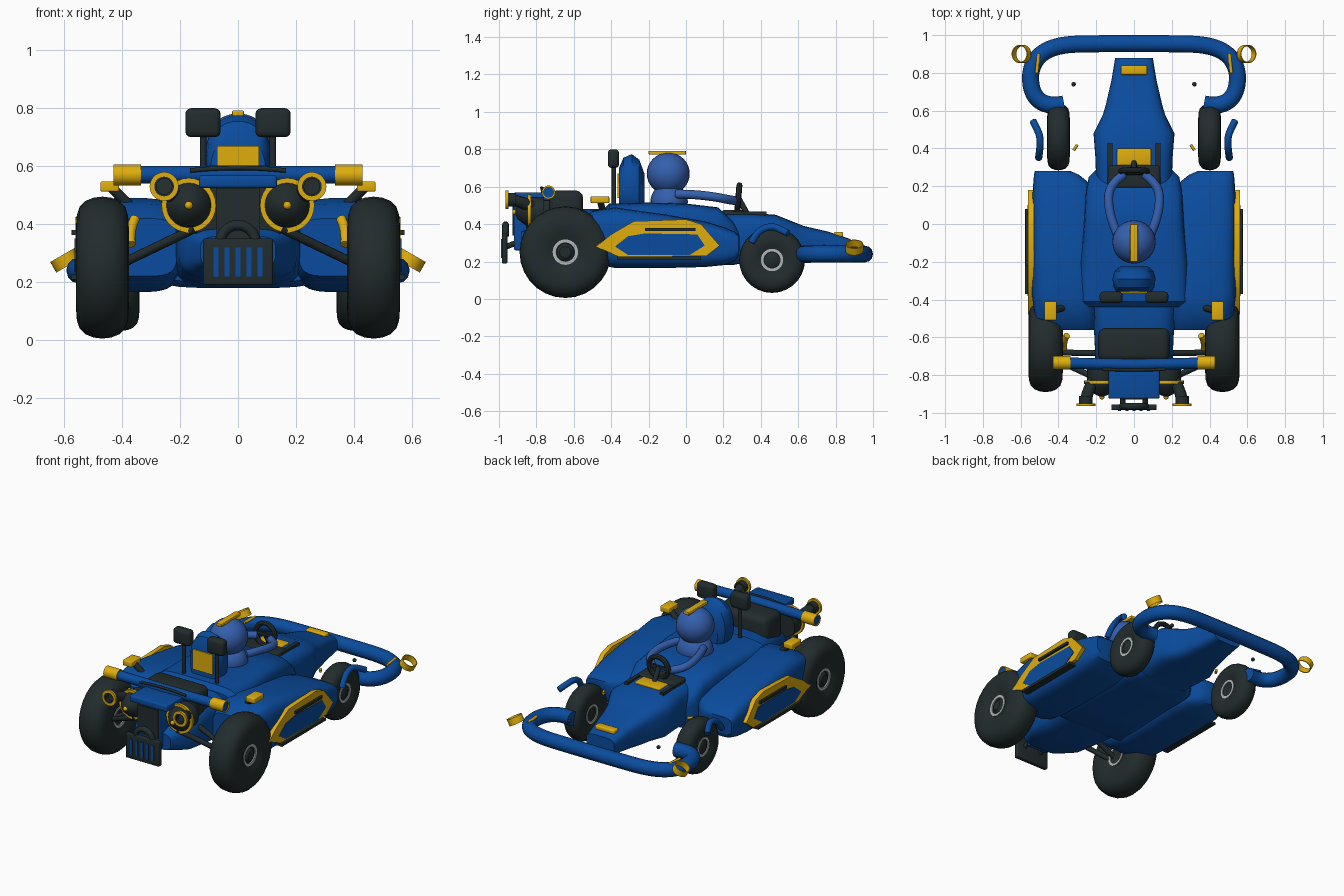
import bpy, bmesh, math
from mathutils import Vector, Matrix

if "Cube" in bpy.data.objects:
    bpy.data.objects.remove(bpy.data.objects["Cube"])


def material(name, rgb):
    m = bpy.data.materials.new(name)
    m.diffuse_color = (*rgb, 1)
    m.use_nodes = True
    m.node_tree.nodes["Principled BSDF"].inputs["Base Color"].default_value = m.diffuse_color
    return m


BLUE = material("deep blue", (0.003, 0.072, 0.342))
YELLOW = material("yellow", (0.74, 0.42, 0.004))
DARK = material("charcoal", (0.016, 0.025, 0.026))
SUIT = material("soft blue", (0.034, 0.115, 0.42))
GREY = material("steel", (0.45, 0.47, 0.47))


def finish(name, bm, mat, mirror=False, angle=35):
    bmesh.ops.recalc_face_normals(bm, faces=bm.faces[:])
    me = bpy.data.meshes.new(name)
    bm.to_mesh(me)
    bm.free()
    return place(name, me, mat, mirror, angle)


def place(name, me, mat, mirror=False, angle=35):
    me.materials.clear()
    me.materials.append(mat)
    for p in me.polygons:
        p.use_smooth = True
    me.set_sharp_from_angle(angle=math.radians(angle))
    ob = bpy.data.objects.new(name, me)
    bpy.context.collection.objects.link(ob)
    if mirror:
        ob.modifiers.new("mirror", 'MIRROR').use_mirror_merge = False
    return ob


def box(name, lo, hi, mat, mirror=False, bevel=0.0):
    bm = bmesh.new()
    lo, hi = Vector(lo), Vector(hi)
    c, s = (lo + hi) / 2, hi - lo
    bmesh.ops.create_cube(bm, size=1, matrix=Matrix.Translation(c) @ Matrix.Diagonal((*s, 1)))
    if bevel:
        bmesh.ops.bevel(bm, geom=bm.edges[:], offset=bevel, segments=3, profile=0.5, affect='EDGES')
    return finish(name, bm, mat, mirror)


def ball(name, c, r, mat, mirror=False):
    bm = bmesh.new()
    bmesh.ops.create_uvsphere(bm, u_segments=24, v_segments=16, radius=1,
                              matrix=Matrix.Translation(c) @ Matrix.Diagonal((*r, 1)))
    return finish(name, bm, mat, mirror)


def lathe(name, c, axis, profile, mat, mirror=False, n=28, closed=False):
    """Revolve (distance along axis, radius) points around an axis."""
    bm = bmesh.new()
    rot = Vector((0, 0, 1)).rotation_difference(Vector(axis)).to_matrix()
    rings = [[bm.verts.new(Vector(c) + rot @ Vector((r * math.cos(i * math.tau / n),
              r * math.sin(i * math.tau / n), h))) for i in range(n)] for h, r in profile]
    pairs = list(zip(rings, rings[1:])) + ([(rings[-1], rings[0])] if closed else [])
    for a, b in pairs:
        for i in range(n):
            j = (i + 1) % n
            bm.faces.new((a[i], a[j], b[j], b[i]))
    if not closed:
        bm.faces.new(rings[0])
        bm.faces.new(rings[-1])
    return finish(name, bm, mat, mirror)


def ring(name, c, axis, r_out, r_in, depth, mat, mirror=False):
    h = depth / 2
    return lathe(name, c, axis, [(-h, r_in), (-h, r_out), (h, r_out), (h, r_in)], mat, mirror, closed=True)


def loft(name, sections, mat, mirror=False, power=4, n=28):
    """Skin rounded-box sections (y, centre x, half width, bottom z, top z)."""
    bm = bmesh.new()
    rings = []
    for y, cx, w, z0, z1 in sections:
        row = []
        for i in range(n):
            a = (i + 0.5) * math.tau / n
            ca, sa = math.cos(a), math.sin(a)
            x = math.copysign(abs(ca) ** (2 / power), ca) * w
            z = math.copysign(abs(sa) ** (2 / power), sa) * (z1 - z0) / 2
            row.append(bm.verts.new((cx + x, y, (z0 + z1) / 2 + z)))
        rings.append(row)
    for a, b in zip(rings, rings[1:]):
        for i in range(n):
            j = (i + 1) % n
            bm.faces.new((a[i], a[j], b[j], b[i]))
    bm.faces.new(rings[0])
    bm.faces.new(rings[-1])
    return finish(name, bm, mat, mirror)


def tube(name, pts, r, mat, mirror=False, smooth=True):
    cu = bpy.data.curves.new(name, 'CURVE')
    cu.dimensions, cu.bevel_depth, cu.bevel_resolution, cu.use_fill_caps = '3D', r, 4, True
    sp = cu.splines.new('NURBS' if smooth else 'POLY')
    sp.points.add(len(pts) - 1)
    for p, co in zip(sp.points, pts):
        p.co = (*co, 1)
    if smooth:
        sp.order_u, sp.use_endpoint_u, sp.resolution_u = 3, True, 6
    ob = bpy.data.objects.new(name, cu)
    bpy.context.collection.objects.link(ob)
    bpy.context.view_layer.update()
    me = bpy.data.meshes.new_from_object(ob.evaluated_get(bpy.context.evaluated_depsgraph_get()))
    bpy.data.objects.remove(ob)
    return place(name, me, mat, mirror)


def side_plate(name, yz, x0, x1, mat):
    bm = bmesh.new()
    a, b = ([bm.verts.new((x, y, z)) for y, z in yz] for x in (x0, x1))
    bm.faces.new(a)
    bm.faces.new(b)
    for i in range(len(yz)):
        j = (i + 1) % len(yz)
        bm.faces.new((a[i], a[j], b[j], b[i]))
    return finish(name, bm, mat, True)


# Bodywork
loft("nose", [(.88, 0, .10, .21, .32), (.76, 0, .12, .20, .36), (.63, 0, .15, .19, .39),
              (.58, 0, .165, .19, .41), (.48, 0, .215, .19, .45), (.35, 0, .205, .19, .46),
              (.2, 0, .20, .18, .46)], BLUE)
loft("center_deck", [(.29, 0, .20, .19, .36), (.25, 0, .24, .18, .42), (.17, 0, .255, .18, .49),
                     (0, 0, .265, .18, .51), (-.2, 0, .285, .18, .515), (-.41, 0, .29, .18, .51),
                     (-.44, 0, .27, .2, .48)], BLUE, power=6)
loft("side_pod", [(.28, .43, .095, .23, .34), (.26, .41, .12, .20, .36), (.20, .375, .16, .18, .385),
                  (.1, .37, .17, .17, .415), (-.1, .37, .17, .165, .45), (-.38, .37, .17, .165, .49),
                  (-.5, .36, .165, .19, .47), (-.56, .34, .13, .22, .42)], BLUE, True)
loft("tail", [(-.4, 0, .23, .18, .48), (-.6, 0, .21, .19, .48), (-.74, 0, .205, .21, .44),
              (-.78, 0, .18, .22, .40), (-.88, 0, .13, .25, .36)], BLUE)
box("tail_lid", (-.135, -.925, .525), (.135, -.72, .568), BLUE, bevel=.01)
box("tail_post", (-.075, -.92, .26), (.075, -.72, .54), BLUE, bevel=.01)
box("tail_panel", (-.075, -.928, .34), (.075, -.919, .524), DARK)
box("engine_block", (-.15, -.82, .35), (.15, -.6, .525), DARK, bevel=.015)
box("engine_cover", (-.19, -.73, .35), (.19, -.55, .58), DARK, bevel=.04)

# Pod side trim
side_plate("pod_trim", [(-.48, .28), (-.40, .345), (-.28, .415), (.0, .425), (.08, .40), (.18, .285), (.11, .23),
                        (-.36, .225)], .53, .560, YELLOW)
side_plate("pod_inset", [(-.38, .28), (-.31, .335), (-.22, .35), (.06, .345), (.10, .285), (.02, .235),
                         (-.31, .235)], .558, .564, BLUE)
box("trim_strip_upper", (.55, -.22, .363), (.574, .05, .380), DARK, True)
box("trim_strip_lower", (.53, -.37, .209), (.576, .08, .226), DARK, True)
box("rear_marker", (.41, -.51, .512), (.475, -.41, .547), YELLOW, True, .006)
tube("marker_stem", [(.36, -.44, .45), (.44, -.46, .53)], .018, DARK, True, False)
tube("pod_rear_trim", [(.355, -.59, .42), (.375, -.62, .38), (.37, -.66, .33)], .017, YELLOW, True)

# Wheels
for label, x, y, z, r, w, rim in (("rear", .468, -.645, .25, .245, .091, .068),
                                  ("front", .40, .46, .208, .176, .06, .060)):
    side = [(-.72, rim * .9), (-.9, rim + .1 * r), (-1, .58 * r), (-.97, .74 * r), (-.86, .86 * r),
            (-.64, .94 * r), (-.33, .985 * r)]
    prof = [(h * w, q) for h, q in side] + [(0, r)] + [(-h * w, q) for h, q in reversed(side)]
    lathe(label + "_tyre", (x, y, z), (1, 0, 0), prof, DARK, True)
    ring(label + "_rim", (x, y, z), (1, 0, 0), rim, rim * .76, w * 1.6, GREY, True)
    lathe(label + "_hub", (x, y, z), (1, 0, 0), [(-w * .7, rim * .78), (w * .66, rim * .78),
                                               (w * .85, rim * .45)], DARK, True)
for y0, y1 in ((-.685, -.68), (-.84, -.72)):
    tube("rear_strut", [(.15, y0, .385), (.41, y1, .26)], .016, DARK, True, False)
tube("front_fender_rod", [(.505, .35, .30), (.50, .38, .36), (.495, .45, .39), (.51, .50, .375), (.535, .545, .35)],
     .019, BLUE, True)

# Front bumper and lamp rings
half = [(.37, .635), (.45, .62), (.535, .675), (.555, .80), (.505, .90), (.39, .95), (.2, .955)]
tube("front_bumper", [(-x, y, .24) for x, y in half] + [(x, y, .24) for x, y in reversed(half)],
     .045, BLUE)
ring("bumper_ring", (.596, .90, .275), (.5, 0, .87), .048, .043, .042, YELLOW, True)
tube("bumper_marker", [(.515, .80, .28), (.505, .90, .28)], .009, YELLOW, True, False)
ball("tow_stud", (.32, .74, .28), (.012, .012, .012), DARK, True)
tube("steering_stub", [(.30, .42, .34), (.32, .39, .34)], .008, YELLOW, True, False)
box("nose_badge_plate", (-.07, .79, .33), (.07, .84, .358), YELLOW, bevel=.008)

# Rear bar
tube("rear_bar", [(-.425, -.735, .57), (0, -.745, .572), (.425, -.735, .57)], .030, BLUE, smooth=False)
ring("rear_bar_cap", (.3825, -.735, .57), (1, 0, 0), .036, .029, .095, YELLOW, True)
tube("rear_lip", [(-.165, -.77, .585), (0, -.775, .603), (.165, -.77, .585)], .008, DARK)

# Exhausts
lathe("exhaust_drum", (.17, -.84, .465), (0, 1, 0), [(-.075, .008), (-.06, .04), (-.02, .07), (0, .08), (.08, .08)],
      DARK, True)
ring("drum_ring", (.17, -.838, .465), (0, 1, 0), .094, .077, .018, YELLOW, True)
ball("drum_tip", (.17, -.915, .465), (.014, .014, .014), YELLOW, True)
ring("exhaust_ring", (.255, -.957, .53), (0, 1, 0), .050, .034, .014, YELLOW, True)
ring("exhaust_mouth", (.255, -.935, .53), (0, 1, 0), .036, .027, .05, DARK, True)
tube("exhaust_pipe", [(.255, -.935, .53), (.245, -.88, .52), (.21, -.82, .49)], .031, DARK, True)

# Rear grille
box("grille", (-.12, -.985, .19), (.12, -.955, .35), DARK, bevel=.006)
for i in range(5):
    x = (i - 2) * .038
    box("grille_slot", (x - .008, -.990, .22), (x + .008, -.983, .32), BLUE)
arc = [math.pi * i / 10 for i in range(11)]
tube("grille_arch", [(.062 * math.cos(a), -.965, .335 + .062 * math.sin(a)) for a in arc], .018, DARK, smooth=False)
tube("grille_mount", [(.06, -.96, .28), (.06, -.88, .31)], .015, DARK, True, False)

# Headrest and mirrors
loft("headrest", [(-.358, 0, .095, .47, .70), (-.335, 0, .108, .46, .755), (-.29, 0, .115, .45, .775),
                  (-.25, 0, .105, .45, .745), (-.222, 0, .07, .47, .67)], BLUE, power=2.3)
box("headrest_plate", (-.072, -.365, .54), (.072, -.350, .67), YELLOW)
box("mirror", (.06, -.418, .70), (.182, -.358, .80), DARK, True, .02)
tube("mirror_stalk", [(.12, -.385, .48), (.12, -.385, .72)], .012, DARK, True, False)

# Driver
ball("driver_head", (0, -.095, .67), (.115, .115, .112), SUIT)
box("helmet_ridge", (-.02, -.20, .772), (.02, 0, .792), YELLOW, bevel=.004)
ball("driver_torso", (0, -.09, .52), (.115, .10, .10), SUIT)
tube("driver_arm", [(.09, -.05, .56), (.125, .03, .56), (.14, .16, .545), (.10, .23, .53), (.05, .265, .525)],
     .024, SUIT, True)

# Steering wheel and dashboard
prof = [(.016 * math.sin(a), .068 + .016 * math.cos(a)) for a in (i * math.tau / 8 for i in range(8))]
lathe("steering_wheel", (0, .28, .54), (0, 1, -.08), prof, DARK, closed=True)
box("steering_spoke", (-.07, .273, .53), (.07, .287, .55), DARK)
tube("steering_column", [(0, .28, .54), (0, .33, .45)], .015, DARK, smooth=False)
box("dashboard", (-.14, .19, .42), (.14, .31, .475), DARK, bevel=.015)
box("dash_arm", (.115, .25, .43), (.14, .43, .466), DARK, True)
box("dash_panel", (-.09, .31, .45), (.09, .40, .468), YELLOW, bevel=.005)
